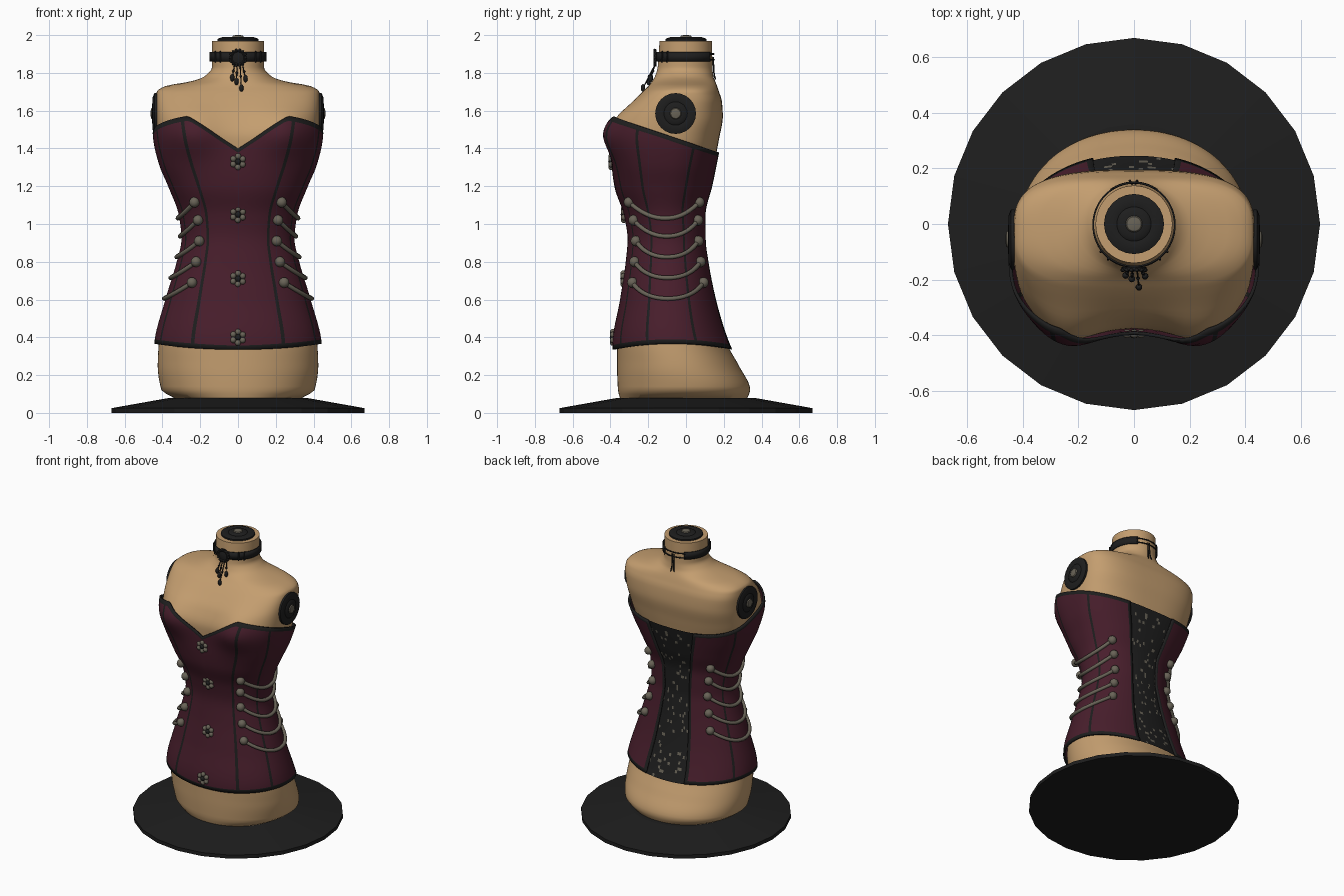
import bpy, bmesh, random
from math import sin, cos, pi, radians, exp, copysign
from mathutils import Matrix, Vector

random.seed(4)
cube = bpy.data.objects.get("Cube")
if cube:
    bpy.data.objects.remove(cube, do_unlink=True)


def material(name, r, g, b):
    m = bpy.data.materials.new(name)
    m.use_nodes = True
    m.diffuse_color = (r, g, b, 1)
    shader = next(n for n in m.node_tree.nodes if n.type == 'BSDF_PRINCIPLED')
    shader.inputs["Base Color"].default_value = (r, g, b, 1)
    shader.inputs["Roughness"].default_value = 0.8
    return m


SKIN = material("tan cloth", 0.55, 0.34, 0.16)
WINE = material("wine fabric", 0.065, 0.013, 0.025)
BLACK = material("black trim", 0.013, 0.013, 0.013)
METAL = material("aged metal", 0.14, 0.125, 0.095)

# Torso sections: height, half width, front, back, roundness
SECTIONS = [
    (.08, .34, -.35, .325, 2.1), (.12, .405, -.36, .34, 2.1),
    (.25, .425, -.365, .28, 2.1), (.36, .42, -.365, .22, 2.15),
    (.6, .36, -.325, .145, 2.1), (.8, .3, -.295, .105, 2.1),
    (.92, .275, -.285, .09, 2.1), (1.05, .29, -.305, .09, 2.1),
    (1.2, .345, -.355, .125, 2.3), (1.32, .395, -.37, .15, 2.5),
    (1.45, .425, -.375, .175, 2.8), (1.57, .433, -.335, .195, 3.1),
    (1.65, .435, -.275, .19, 3.2), (1.7, .43, -.23, .175, 3),
    (1.73, .385, -.2, .165, 2.6), (1.755, .25, -.18, .155, 2.3),
    (1.78, .18, -.165, .145, 2.1), (1.83, .138, -.15, .14, 2),
    (1.97, .138, -.14, .138, 2)]


def section(z):
    """Smooth monotone interpolation of the torso sections."""
    S = SECTIONS
    last = len(S) - 2
    k = max([0] + [i for i in range(last + 1) if S[i][0] <= z])
    h = S[k + 1][0] - S[k][0]
    u = min(max((z - S[k][0]) / h, 0), 1)

    def value(c):
        def slope(i):
            i = min(max(i, 0), last)
            return (S[i + 1][c] - S[i][c]) / (S[i + 1][0] - S[i][0])

        def tangent(i):
            p, q = slope(i - 1), slope(i)
            return 2 * p * q / (p + q) if p * q > 0 else 0
        a, b = S[k][c], S[k + 1][c]
        return (a + (b - a) * u * u * (3 - 2 * u)
                + h * u * (1 - u) * ((1 - u) * tangent(k) - u * tangent(k + 1)))
    return [value(c) for c in range(1, 5)]


def skin_point(s, z, off=0.0):
    """Point on the torso at s degrees from the front, pushed out by off."""
    a, front, back, n = section(z)
    sn, cs = sin(radians(s)), cos(radians(s))
    x = (a + off) * copysign(abs(sn) ** (2 / n), sn)
    y = (front + back) / 2 - ((back - front) / 2 + off) * copysign(abs(cs) ** (2 / n), cs)
    if cs > 0:  # bust
        y -= .062 * exp(-((z - 1.49) / .13) ** 2 - ((abs(x) - .25) / .13) ** 2) * min(1, cs * 3)
    return Vector((x, y, z))


def finish(name, bm, mats, angle=40):
    me = bpy.data.meshes.new(name)
    bm.to_mesh(me)
    bm.free()
    for m in mats:
        me.materials.append(m)
    ob = bpy.data.objects.new(name, me)
    bpy.context.collection.objects.link(ob)
    bpy.ops.object.select_all(action='DESELECT')
    ob.select_set(True)
    bpy.context.view_layer.objects.active = ob
    if angle:
        bpy.ops.object.shade_smooth_by_angle(angle=radians(angle))
    return ob


def sheet(name, point, cols, rows, mats, pick=lambda i, j: 0, closed=False):
    """Grid of point(col, row); pick gives each face its material."""
    bm = bmesh.new()
    g = [[bm.verts.new(point(c, r)) for c in cols] for r in rows]
    n = len(cols)
    for j in range(len(rows) - 1):
        for i in range(n if closed else n - 1):
            k = (i + 1) % n
            f = bm.faces.new((g[j][i], g[j][k], g[j + 1][k], g[j + 1][i]))
            f.material_index = pick(i, j)
    if closed:
        bm.faces.new(g[0][::-1])
        bm.faces.new(g[-1])
    return finish(name, bm, mats)


def thicken(ob, amount):
    mod = ob.modifiers.new("thickness", 'SOLIDIFY')
    mod.thickness, mod.offset = amount, 1


def lathe(name, profile, sides, mats, matrix=Matrix(), metal_from=99, angle=40):
    bm = bmesh.new()
    rings = [[bm.verts.new(matrix @ Vector((r * cos(2 * pi * i / sides), r * sin(2 * pi * i / sides), h)))
              for i in range(sides)] for r, h in profile]
    for j, (lo, hi) in enumerate(zip(rings, rings[1:])):
        for i in range(sides):
            k = (i + 1) % sides
            bm.faces.new((lo[i], lo[k], hi[k], hi[i])).material_index = int(j >= metal_from)
    bm.faces.new(rings[0][::-1])
    bm.faces.new(rings[-1]).material_index = int(metal_from < 99)
    return finish(name, bm, mats, angle)


def balls(name, spots, mat):
    """Spheres given as (centre, radius, height stretch)."""
    bm = bmesh.new()
    for p, r, stretch in spots:
        bmesh.ops.create_uvsphere(bm, u_segments=14, v_segments=8, radius=r,
                                  matrix=Matrix.Translation(p) @ Matrix.Diagonal((1, 1, stretch, 1)))
    finish(name, bm, [mat], 60)


def cord(name, paths, radius, mat):
    cu = bpy.data.curves.new(name, 'CURVE')
    cu.dimensions = '3D'
    cu.bevel_depth, cu.bevel_resolution = radius, 2
    cu.use_fill_caps = True
    cu.materials.append(mat)
    for path in paths:
        sp = cu.splines.new('POLY')
        sp.points.add(len(path) - 1)
        for q, p in zip(sp.points, path):
            q.co = (*p, 1)
    bpy.context.collection.objects.link(bpy.data.objects.new(name, cu))


# Stand and torso
lathe("stand_base", [(.67, 0), (.67, .025), (.36, .08)], 24, [BLACK], angle=0)
heights = [.08 + .02 * i for i in range(80)] + [1.68 + .01 * i for i in range(30)]
sheet("torso", skin_point, [i * 3.75 for i in range(96)], heights, [SKIN], closed=True)

# Neck and arm caps share one turned profile
CAP = [(.108, 0), (.108, .013), (.085, .022), (.062, .017), (.052, .024), (.03, .024), (.026, .03), (.012, .033)]
lathe("neck_cap", CAP, 24, [BLACK, METAL], Matrix.Translation((0, 0, 1.967)), 5)
for side, label in ((1, "left"), (-1, "right")):
    place = Matrix.Translation((side * .43, -.055, 1.585)) @ Matrix.Rotation(side * pi / 2, 4, 'Y')
    lathe(label + "_arm_cap", CAP, 24, [BLACK, METAL], place, 5)


# Corset edges
def top_edge(s):
    z = 1.47
    for _ in range(6):
        p = skin_point(s, z, .02)
        z = 1.57 - .33 * (p.y + .4)
        if p.y < 0:
            z = min(z, 1.4 + .62 * abs(p.x))
    return z


def low_edge(s):
    return .35 - .015 * cos(radians(2 * s))


def wrap(off):
    def point(s, v):
        lo, hi = low_edge(s), top_edge(s)
        return skin_point(s, lo + (hi - lo) * v, off)
    return point


# Corset: wine panels with black seams and borders
angles = list(range(-162, 163, 3))
levels = [0, .02] + [.02 + .96 * i / 44 for i in range(1, 45)] + [1]
SEAMS = (31.5, 67.5, 112.5, 160.5)


def corset_colour(i, j):
    edge = j in (0, len(levels) - 2)
    return int(edge or abs(angles[i] + 1.5) in SEAMS)


thicken(sheet("corset", wrap(.012), angles, levels, [WINE, BLACK], corset_colour), .012)

# Back panel with scattered worn metal flecks
sheet("back_panel", wrap(.014), [161 + 1.9 * i for i in range(21)], [i / 56 for i in range(57)],
      [BLACK, METAL], lambda i, j: int(random.random() < .07))

# Flower clasps down the front
for n, z in enumerate((1.33, 1.05, .71, .4)):
    c = skin_point(0, z, .024)
    petals = [(c + Vector((.029 * cos(a), 0, .029 * sin(a))), .016, 1)
              for a in [2 * pi * i / 6 + .5 for i in range(6)]]
    balls(f"front_clasp_{n + 1}", petals, METAL)
    balls(f"clasp_centre_{n + 1}", [(c, .017, 1)], BLACK)

# Draped side cords with end buttons
for side, label in ((1, "left"), (-1, "right")):
    paths, knobs = [], []
    for z in (1.115, 1.02, .91, .8, .69):
        path = []
        for i in range(21):
            u = i / 20
            path.append(skin_point(side * (41 + 96 * u), z - .34 * u * (1 - u), .032))
        paths.append(path)
        knobs += [(path[0], .028, 1), (path[-1], .028, 1)]
    cord(label + "_side_cords", paths, .012, METAL)
    balls(label + "_cord_buttons", knobs, METAL)

# Choker band, open at the nape and tied with cords
thicken(sheet("choker_band", lambda s, z: skin_point(s, z, .006),
              range(-150, 151, 6), (1.86, 1.91), [BLACK]), .006)
ties = [[skin_point(s, z, .01) for s in range(146, 215, 4)] for z in (1.87, 1.9)]
ties += [[skin_point(180 + d, 1.885 - .02 * i, .006) for i in range(7)] for d in (-2, 3)]
ties += [[skin_point(s, z, .014) for z in (1.855, 1.915)] for s in (-52, -38, 38, 52)]
cord("choker_ties", ties, .004, BLACK)

# Medallion and hanging drops
centre = skin_point(0, 1.88, .01)
lathe("medallion", [(.045, 0), (.045, .01), (.036, .016), (.03, .012), (.01, .016)], 20, [BLACK],
      Matrix.Translation(centre) @ Matrix.Rotation(pi / 2, 4, 'X'))
balls("medallion_beads", [(centre + Vector((.042 * cos(a), -.01, .042 * sin(a))), .007, 1)
                          for a in [2 * pi * i / 14 for i in range(14)]], BLACK)
chains, drops = [], []
for x, z in ((-.03, 1.775), (-.008, 1.755), (.018, 1.72), (.04, 1.77)):
    end = Vector((x, skin_point(0, z).y - .018, z))
    chains.append([centre + Vector((x * .6, -.008, -.035)), end])
    drops += [(end, .012, 1.7), (end.lerp(chains[-1][0], .5), .007, 1)]
cord("drop_chains", chains, .003, BLACK)
balls("drop_beads", drops, BLACK)
